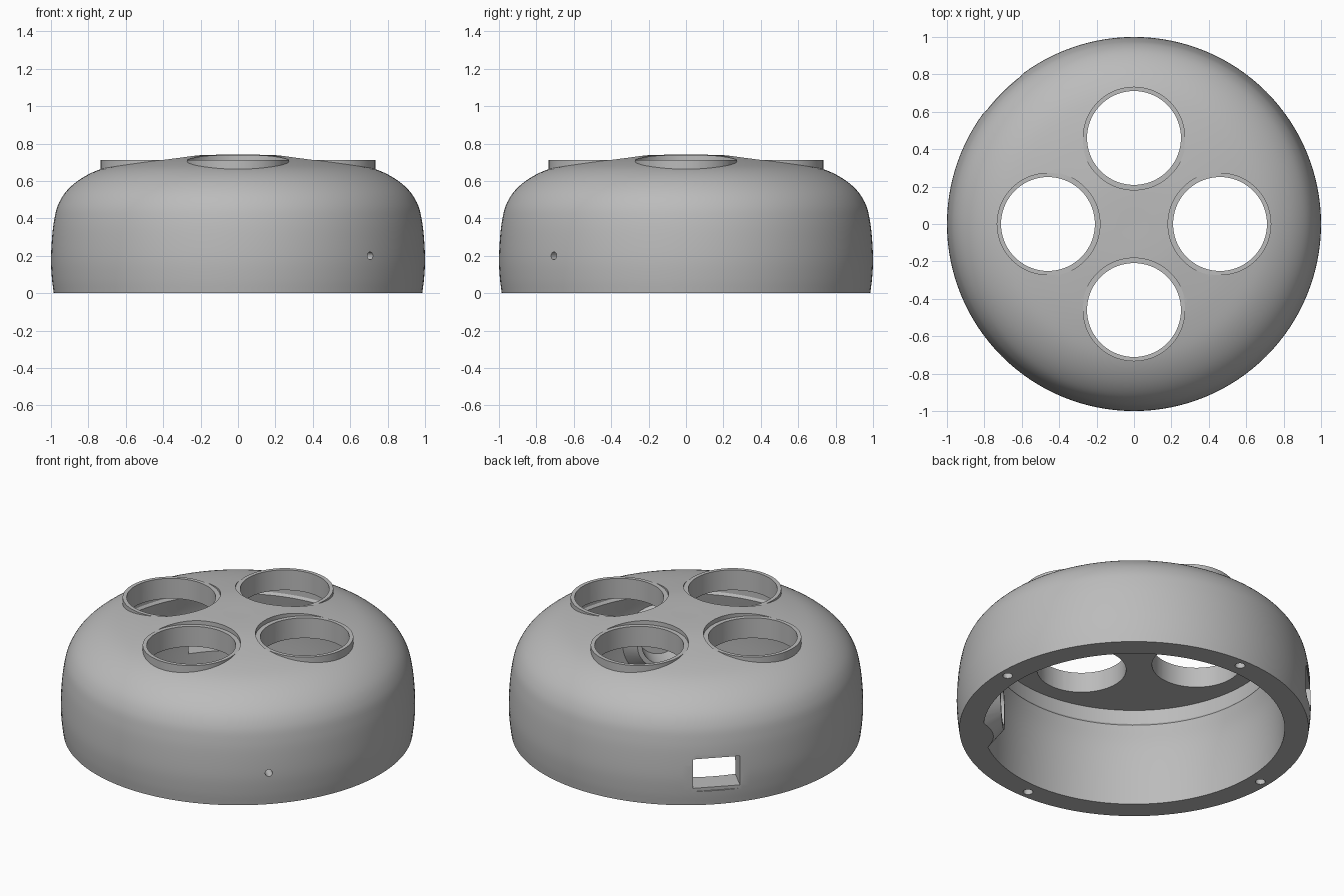
import bpy, bmesh
from math import pi, radians, cos, sin
from mathutils import Matrix, Vector

cube = bpy.data.objects.get("Cube")
if cube:
    bpy.data.objects.remove(cube, do_unlink=True)

grey = bpy.data.materials.new("plain grey")
grey.use_nodes = True
colour = (0.5, 0.5, 0.5, 1)
grey.diffuse_color = colour
grey.node_tree.nodes["Principled BSDF"].inputs["Base Color"].default_value = colour


def make_object(name, bm):
    bmesh.ops.recalc_face_normals(bm, faces=bm.faces[:])
    mesh = bpy.data.meshes.new(name)
    bm.to_mesh(mesh)
    bm.free()
    mesh.materials.append(grey)
    obj = bpy.data.objects.new(name, mesh)
    bpy.context.collection.objects.link(obj)
    return obj


def smooth_curve(points, steps=5):
    """Catmull-Rom curve through the profile points."""
    pts = [Vector(p) for p in points]
    pts = [2 * pts[0] - pts[1]] + pts + [2 * pts[-1] - pts[-2]]
    out = []
    for a, b, c, d in zip(pts, pts[1:], pts[2:], pts[3:]):
        for i in range(steps):
            t = i / steps
            out.append(0.5 * (2 * b + (c - a) * t + (2 * a - 5 * b + 4 * c - d) * t ** 2
                              + (3 * b - a - 3 * c + d) * t ** 3))
    return out + [pts[-2]]


def lathe(name, profile, steps=128):
    bm = bmesh.new()
    verts = [bm.verts.new((p[0], 0, p[1])) for p in profile]
    edges = [bm.edges.new(pair) for pair in zip(verts, verts[1:] + verts[:1])
             if pair[0].co.x > 0 or pair[1].co.x > 0]
    bmesh.ops.spin(bm, geom=verts + edges, cent=(0, 0, 0), axis=(0, 0, 1),
                   angle=2 * pi, steps=steps, use_merge=True)
    bmesh.ops.remove_doubles(bm, verts=bm.verts[:], dist=1e-5)
    return make_object(name, bm)


def upright(name, x, y, r, z0, z1, sides=72):
    bm = bmesh.new()
    bmesh.ops.create_cone(bm, cap_ends=True, segments=sides, radius1=r, radius2=r,
                          depth=z1 - z0, matrix=Matrix.Translation((x, y, (z0 + z1) / 2)))
    return make_object(name, bm)


def radial(name, angle, z, r0, r1, d0, d1, sides=64):
    """Cylinder or cone lying along a horizontal radius, r0 at its inner end."""
    bm = bmesh.new()
    place = (Matrix.Rotation(radians(angle), 4, 'Z')
             @ Matrix.Translation(((d0 + d1) / 2, 0, z)) @ Matrix.Rotation(pi / 2, 4, 'Y'))
    bmesh.ops.create_cone(bm, cap_ends=True, segments=sides, radius1=r0, radius2=r1,
                          depth=d1 - d0, matrix=place)
    return make_object(name, bm)


def box(name, angle, d0, d1, width, z0, z1):
    bm = bmesh.new()
    place = (Matrix.Rotation(radians(angle), 4, 'Z')
             @ Matrix.Translation(((d0 + d1) / 2, 0, (z0 + z1) / 2))
             @ Matrix.Diagonal((d1 - d0, width, z1 - z0, 1)))
    bmesh.ops.create_cube(bm, size=1, matrix=place)
    return make_object(name, bm)


def combine(target, tool, operation='DIFFERENCE'):
    mod = target.modifiers.new("combine", 'BOOLEAN')
    mod.operation, mod.object, mod.solver = operation, tool, 'EXACT'
    bpy.context.view_layer.objects.active = target
    bpy.ops.object.modifier_apply(modifier=mod.name)
    bpy.data.objects.remove(tool, do_unlink=True)


# Domed shell with a hollow underside and a small lip below its ceiling
outer = smooth_curve([(0.985, 0), (0.995, 0.08), (1, 0.18), (0.994, 0.3), (0.983, 0.39),
                      (0.963, 0.47), (0.918, 0.545), (0.84, 0.612), (0.735, 0.663),
                      (0.6, 0.695), (0.45, 0.717), (0.28, 0.735), (0.14, 0.74), (0, 0.74)])
inner = [(0, 0.587), (0.81, 0.587), (0.81, 0.5), (0.8, 0.485)]
wall = smooth_curve([(0.8, 0.485), (0.83, 0.36), (0.845, 0.2), (0.85, 0)])[1:]
shell = lathe("housing_shell", [tuple(p) for p in outer] + inner + [tuple(p) for p in wall])

# Conical boss on the inner wall, trimmed flat at the base
boss = radial("sensor_boss", -45, 0.2, 0.147, 0.302, 0.743, 0.9)
combine(boss, box("base_trim", -45, 0.5, 1.2, 1, -0.5, 0))
combine(shell, boss, 'UNION')
combine(shell, radial("boss_bore", -45, 0.2, 0.12, 0.12, 0.7, 0.88))
combine(shell, radial("pin_hole", -45, 0.2, 0.021, 0.021, 0.7, 1.1, 24))

# Four tube collars, sunk into the dome towards the centre
for i in range(4):
    x, y = 0.46 * cos(i * pi / 2), 0.46 * sin(i * pi / 2)
    combine(shell, upright("collar", x, y, 0.274, 0.6, 0.713), 'UNION')
    combine(shell, upright("collar_recess", x, y, 0.278, 0.713, 0.9))
    combine(shell, upright("tube_bore", x, y, 0.251, 0.4, 1))

# Screw holes in the bottom rim
for i in range(4):
    x, y = 0.93 * cos(i * pi / 2), 0.93 * sin(i * pi / 2)
    combine(shell, upright("screw_hole", x, y, 0.028, -0.1, 0.2, 24))

# Connector window with a shallow flat around it
combine(shell, box("window_flat", 135, 0.987, 1.2, 0.5, 0.09, 0.31))
combine(shell, box("window_cut", 135, 0.7, 1.2, 0.27, 0.11, 0.29))

# Smooth shading with sharp edges kept
bpy.ops.object.select_all(action='DESELECT')
shell.select_set(True)
bpy.context.view_layer.objects.active = shell
bpy.ops.object.shade_smooth_by_angle(angle=radians(25))
